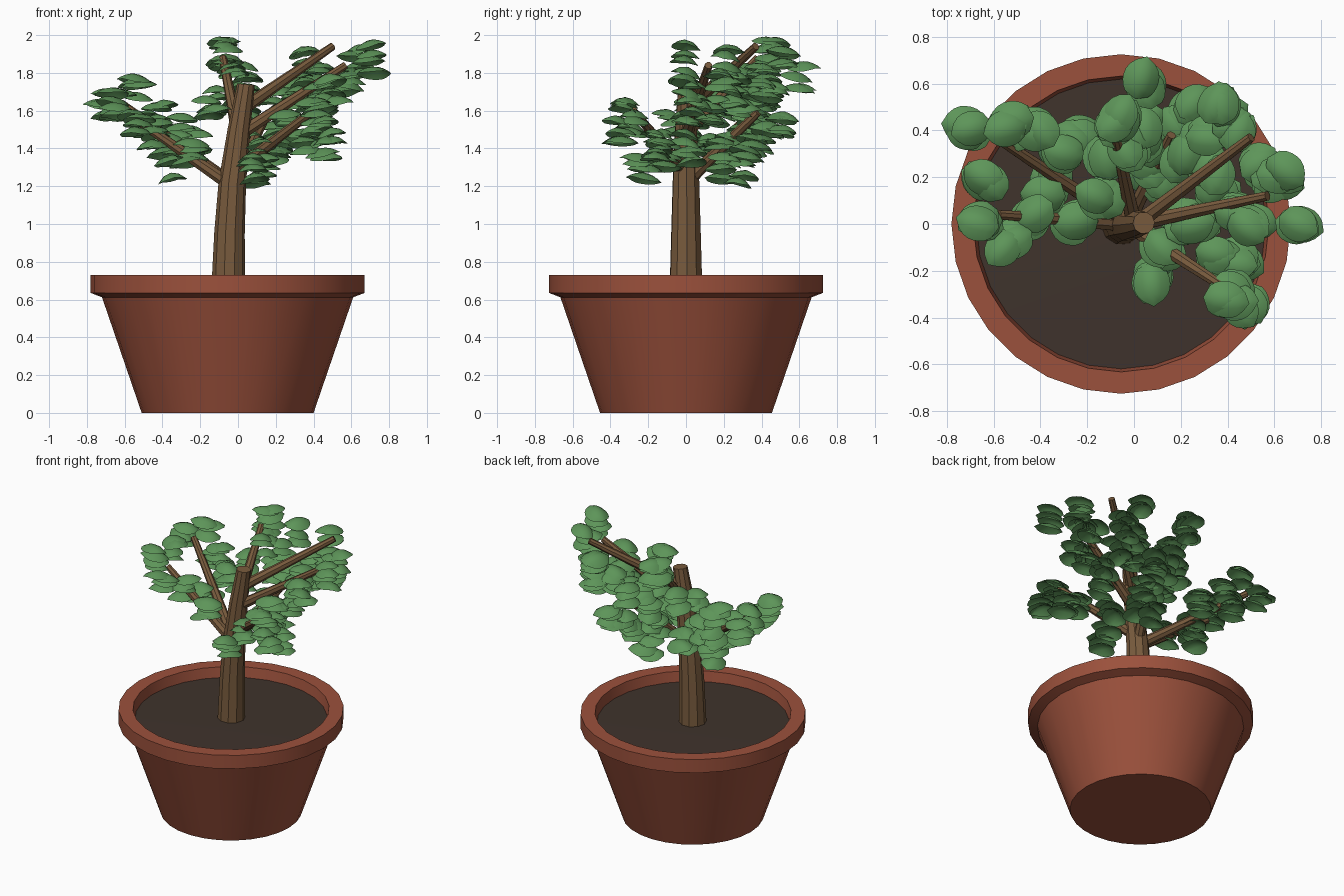
import bpy, bmesh, math, random
from mathutils import Vector, Matrix

random.seed(7)
if "Cube" in bpy.data.objects:
    bpy.data.objects.remove(bpy.data.objects["Cube"])


def material(name, rgb):
    mat = bpy.data.materials.new(name)
    mat.use_nodes = True
    mat.diffuse_color = (*rgb, 1)
    mat.node_tree.nodes["Principled BSDF"].inputs["Base Color"].default_value = (*rgb, 1)
    return mat


terracotta = material("terracotta", (.33, .082, .045))
soil_brown = material("soil brown", (.05, .033, .025))
bark = material("bark", (.19, .105, .047))
leaf_green = material("leaf green", (.11, .30, .10))


def finish(name, bm, mat, angle=30):
    mesh = bpy.data.meshes.new(name)
    bm.to_mesh(mesh)
    bm.free()
    for poly in mesh.polygons:
        poly.use_smooth = True
    mesh.set_sharp_from_angle(angle=math.radians(angle))
    mesh.materials.append(mat)
    obj = bpy.data.objects.new(name, mesh)
    bpy.context.collection.objects.link(obj)
    return obj


def lathe(name, profile, mat, centre, sides=28):
    """Spin a (radius, height) profile about a vertical axis."""
    bm = bmesh.new()
    verts = [bm.verts.new((r, 0, z)) for r, z in profile]
    edges = [bm.edges.new(pair) for pair in zip(verts, verts[1:])]
    bmesh.ops.spin(bm, geom=verts + edges, cent=(0, 0, 0), axis=(0, 0, 1),
                   angle=math.tau, steps=sides, use_merge=True)
    bmesh.ops.remove_doubles(bm, verts=bm.verts, dist=.0005)
    bmesh.ops.recalc_face_normals(bm, faces=bm.faces)
    finish(name, bm, mat).location = centre


def limb(name, path, sides=8):
    """Tapered tube through (point, radius) pairs, capped at both ends."""
    bm = bmesh.new()
    axis = path[-1][0] - path[0][0]
    turn = axis.to_track_quat("Z", "Y")
    rings = []
    for point, radius in path:
        ring = []
        for i in range(sides):
            a = math.tau * (i + .5) / sides
            ring.append(bm.verts.new(point + turn @ Vector((math.cos(a), math.sin(a), 0)) * radius))
        rings.append(ring)
    for low, high in zip(rings, rings[1:]):
        for i in range(sides):
            j = (i + 1) % sides
            bm.faces.new((low[i], low[j], high[j], high[i]))
    bm.faces.new(rings[0][::-1])
    bm.faces.new(rings[-1])
    finish(name, bm, bark)


def add_leaf(bm, centre, heading, size):
    """Arched oval leaf with a rounded base and a pointed tip."""
    place = (Matrix.Translation(centre)
             @ Matrix.Rotation(random.uniform(-.28, .08), 4, "X")
             @ Matrix.Rotation(random.uniform(-.22, .1), 4, "Y")
             @ Matrix.Rotation(heading, 4, "Z") @ Matrix.Scale(size, 4))
    base, tip = [bm.verts.new(place @ Vector((u, 0, -.4))) for u in (-1, 1)]
    steps = 8
    rows = []
    for i in range(1, steps):
        u = 2 * i / steps - 1
        width = .82 * (1 - abs(u) ** 2.2) ** (.5 if u < 0 else .8)
        row = []
        for side in (-1, -.5, 0, .5, 1):
            v = side * width
            row.append(bm.verts.new(place @ Vector((u, v, -.4 * u * u - .75 * v * v))))
        rows.append(row)
    for a, b in zip(rows, rows[1:]):
        for k in range(len(a) - 1):
            bm.faces.new((a[k], b[k], b[k + 1], a[k + 1]))
    for k in range(len(rows[0]) - 1):
        bm.faces.new((base, rows[0][k], rows[0][k + 1]))
        bm.faces.new((tip, rows[-1][k + 1], rows[-1][k]))


def grow(name, start, tip, clusters):
    """Branch with tight stacks of leaves around it."""
    limb(name + "_branch", [(Vector(start), .036), (Vector(tip), .021)])
    bm = bmesh.new()
    for x, y, z in clusters:
        spin = math.atan2(y, x) + random.uniform(-.8, .8)
        for layer in range(4):
            shift = Vector([random.uniform(-.025, .025) for _ in range(3)])
            spot = Vector((x, y, z + .035 * (layer - 1))) + shift
            spot.z = min(spot.z, 1.99)
            add_leaf(bm, spot, spin + random.uniform(-.5, .5), random.uniform(.09, .1))
    finish(name + "_leaves", bm, leaf_green, 60)


# Pot, with a sloping underside to the rim, and soil
pot_centre = (-.055, 0, 0)
lathe("pot", [(0, 0), (.455, 0), (.665, .612), (.725, .635), (.725, .73),
              (.632, .73), (.615, .64)], terracotta, pot_centre)
lathe("soil", [(0, .665), (.62, .66)], soil_brown, pot_centre)

# Trunk, leaning gently to one side
limb("trunk", [(Vector((-.052, 0, .64)), .09), (Vector((-.045, 0, .95)), .081),
               (Vector((-.03, 0, 1.22)), .073), (Vector((.005, 0, 1.5)), .06),
               (Vector((.042, .005, 1.74)), .047)], sides=10)

# Branches with their leaf clusters
grow("left_low", (-.03, 0, 1.2), (-.58, .04, 1.58),
     [(-.64, .19, 1.66), (-.65, .02, 1.64), (-.55, -.08, 1.56), (-.44, .02, 1.48),
      (-.38, .13, 1.42), (-.26, .02, 1.4)])
grow("left_back", (-.03, 0, 1.21), (-.62, .39, 1.64),
     [(-.71, .41, 1.64), (-.55, .43, 1.75), (-.43, .41, 1.6), (-.32, .3, 1.5),
      (-.24, .38, 1.45), (-.36, .2, 1.33), (-.5, .42, 1.53)])
grow("back_high", (0, 0, 1.48), (-.08, .38, 1.88),
     [(-.06, .46, 1.95), (-.02, .34, 1.8), (-.13, .27, 1.65), (.03, .43, 1.72),
      (.05, .6, 1.77), (-.15, .13, 1.62), (-.08, .42, 1.87), (.05, .35, 1.6)])
grow("back_low", (-.03, 0, 1.22), (.16, .38, 1.59),
     [(.1, .3, 1.29), (.2, .42, 1.5), (.24, .52, 1.54), (.12, .2, 1.38),
      (.05, .25, 1.45), (.18, .35, 1.42)])
grow("right_top", (.01, 0, 1.6), (.5, .37, 1.94),
     [(.35, .51, 1.89), (.3, .38, 1.72), (.22, .28, 1.66), (.43, .42, 1.8),
      (.33, .24, 1.7), (.38, .45, 1.74)])
grow("right_high", (0, 0, 1.47), (.57, .12, 1.84),
     [(.71, -.01, 1.89), (.64, .2, 1.86), (.54, .25, 1.75), (.5, 0, 1.72),
      (.44, .07, 1.68), (.36, .14, 1.6), (.27, .01, 1.55), (.6, .2, 1.77)])
grow("right_front", (-.03, 0, 1.27), (.4, -.28, 1.6),
     [(.41, -.3, 1.62), (.48, -.35, 1.49), (.37, -.15, 1.46), (.45, -.15, 1.42),
      (.11, -.1, 1.38), (.07, -.24, 1.31), (.2, .02, 1.38), (.42, -.28, 1.55)])
